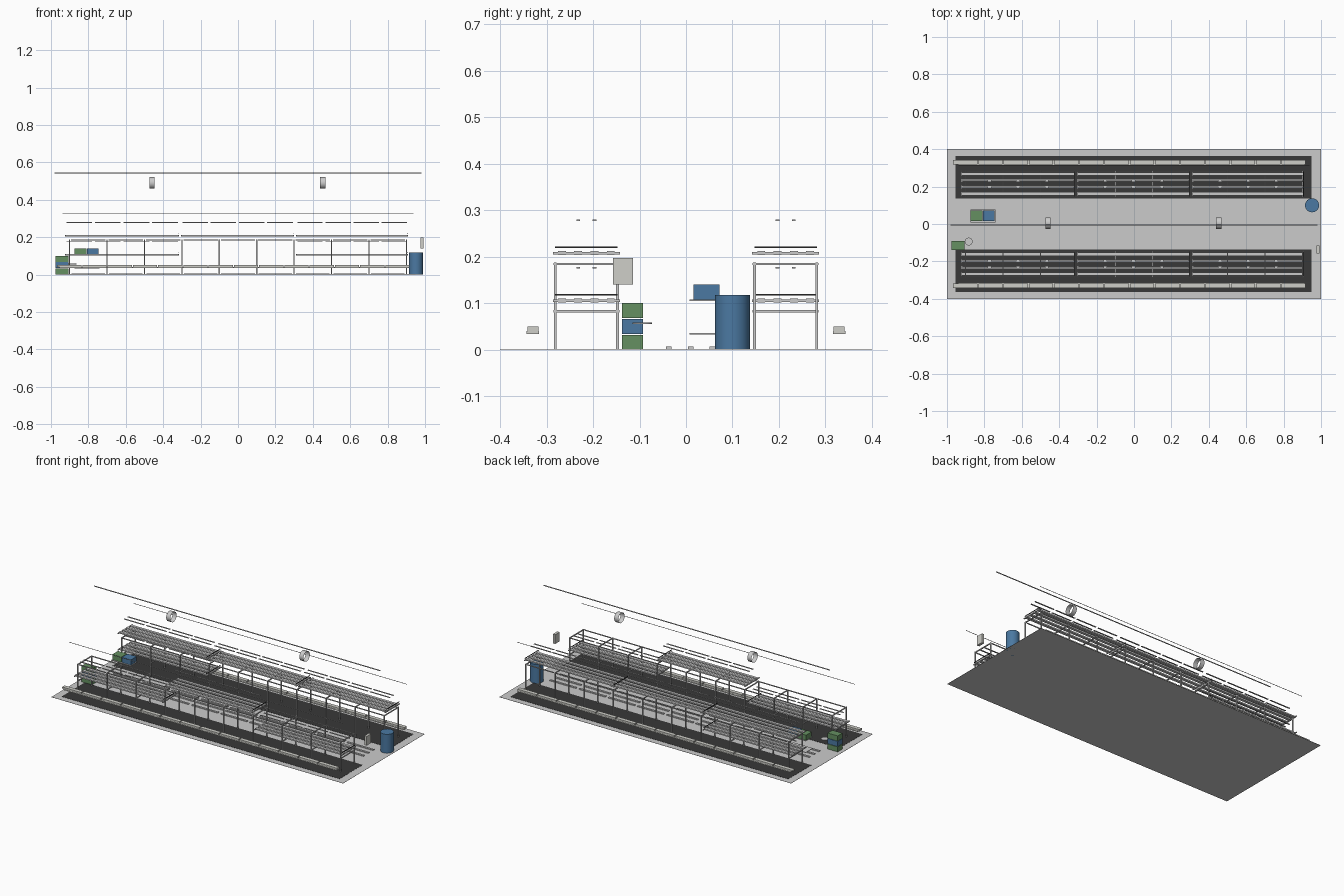
import bpy, math

if "Cube" in bpy.data.objects:
    bpy.data.objects.remove(bpy.data.objects["Cube"])

def mat(name, c):
    m = bpy.data.materials.new(name)
    m.diffuse_color = (*c, 1)
    m.use_nodes = True
    m.node_tree.nodes["Principled BSDF"].inputs["Base Color"].default_value = m.diffuse_color
    return m

DARK = mat("dark", (0.04, 0.04, 0.04))
PALE = mat("pale", (0.62, 0.62, 0.58))
BLUE = mat("blue", (0.07, 0.19, 0.36))
GREEN = mat("green", (0.13, 0.28, 0.12))
CUBE = [(0, 1, 3, 2), (4, 6, 7, 5), (0, 4, 5, 1), (2, 3, 7, 6), (0, 2, 6, 4), (1, 5, 7, 3)]

def boxes(name, spans, m=None):
    """One mesh of many boxes, each (x0, x1, y0, y1, z0, z1)."""
    v, f = [], []
    for x0, x1, y0, y1, z0, z1 in spans:
        n = len(v)
        v += [(x, y, z) for x in (x0, x1) for y in (y0, y1) for z in (z0, z1)]
        f += [tuple(n + i for i in q) for q in CUBE]
    me = bpy.data.meshes.new(name)
    me.from_pydata(v, [], f)
    o = bpy.data.objects.new(name, me)
    bpy.context.collection.objects.link(o)
    if m:
        me.materials.append(m)
    return o

def tube(name, r, length, loc, axis="Z", m=None, sides=32, ends="NGON"):
    rot = {"X": (0, math.pi / 2, 0), "Y": (math.pi / 2, 0, 0), "Z": (0, 0, 0)}[axis]
    bpy.ops.mesh.primitive_cylinder_add(vertices=sides, radius=r, depth=length,
                                        location=loc, rotation=rot, end_fill_type=ends)
    o = bpy.context.object
    o.name = name
    bpy.ops.object.shade_smooth_by_angle()
    if m:
        o.data.materials.append(m)
    return o

# floor and dark bed mats
boxes("floor", [(-1, 1, -0.4, 0.4, 0, 0.001)])
for s, side in ((-1, "front"), (1, "back")):
    boxes(side + "_bed_mat", [(-0.955, 0.95, s * 0.25 - 0.113, s * 0.25 + 0.113, 0.001, 0.002)], DARK)

MODULES = [(-0.925, -0.315), (-0.305, 0.3), (0.31, 0.91)]
POSTS = [-0.9 + 0.2 * i for i in range(10)]
HIGH, LOW = 0.208, 0.106
LAYOUT = {"front": [(0, LOW), (1, HIGH), (2, LOW)],
          "back": [(0, HIGH), (1, HIGH), (2, HIGH), (0, LOW)]}

for s, side in ((-1, "front"), (1, "back")):
    c = s * 0.2145
    ys = (c - 0.067, c + 0.067)
    # frame posts, cross bars and rails
    boxes(side + "_rack_posts", [(x - .003, x + .003, y - .003, y + .003, 0, .188)
                                 for x in POSTS for y in ys])
    boxes(side + "_rack_cross_bars", [(x - .003, x + .003, c - .071, c + .071, .182, .187) for x in POSTS])
    boxes(side + "_rack_rails", [(x + .008, x + .192, y - .0025, y + .0025, .182, .187)
                                 for x in POSTS[:-1] for y in ys])
    gutters, ends, feeds, lamps = [], [], [], []
    crossed = set()
    for k, z in LAYOUT[side]:
        x0, x1 = MODULES[k]
        # four growing channels per module, with end collectors and feed pipe
        for j in (-1.5, -0.5, 0.5, 1.5):
            y = c + j * 0.035
            gutters.append((x0, x1, y - .0085, y + .0085, z - .004, z + .004))
        for x in (x0 + .003, x1 - .003):
            ends.append((x - .003, x + .003, c - .072, c + .072, z - .003, z + .002))
        feeds.append((x1 - .006, x1 - .002, c - .067, c + .067, z + .011, z + .014))
        if z == LOW:
            crossed |= {x for x in POSTS if x0 < x < x1}
        # lamp strips above the two middle channels
        d = (x1 - x0) / 4
        for i in range(4):
            for j in (-0.5, 0.5):
                y = c + j * 0.035
                lamps.append((x0 + i * d + .007, x0 + (i + 1) * d - .007,
                              y - .004, y + .004, z + .069, z + .072))
    boxes(side + "_low_cross_bars", [(x - .003, x + .003, c - .071, c + .071, .08, .085) for x in crossed])
    boxes(side + "_growing_channels", gutters)
    boxes(side + "_channel_collectors", ends)
    boxes(side + "_feed_pipes", feeds, DARK)
    boxes(side + "_lamp_strips", lamps)

    # outer pale trough and its segmented upper part
    y = s * 0.3295
    boxes(side + "_trough_base", [(-0.955, 0.915, y - .0135, y + .0135, .034, .040)], PALE)
    d = 1.89 / 14
    boxes(side + "_trough_segments", [(-.97 + i * d + .003, -.97 + (i + 1) * d - .003,
                                       y - .012, y + .012, .040, .050) for i in range(14)], PALE)
    # thin overhead wire
    tube(side + "_overhead_wire", .0015, 1.875, (0, s * 0.315, .325), "X", sides=6, ends="NOTHING")

# aisle floor slats
boxes("aisle_slats", [(x + .01, x + .19, y - .006, y + .006, .002, .007)
                      for x in POSTS[:-1] for y in (-.037, .01, .057)])

# ceiling pipe and open fan rings
tube("ceiling_pipe", .003, 1.96, (0, -.006, .543), "X", sides=12, ends="NOTHING")
for x, n in ((-.46, "left"), (.453, "right")):
    tube(n + "_fan_ring", .031, .028, (x, .005, .49), "X", ends="NOTHING")

# barrel, wall control box, round plate
tube("barrel", .0375, .118, (.952, .1, .059), "Z", BLUE)
boxes("control_box", [(.976, .992, -.157, -.114, .14, .197)], PALE)
tube("round_plate", .021, .004, (-.884, -.094, .057), "Z")

# crate stack
for i, m in enumerate((GREEN, BLUE, GREEN)):
    boxes(f"stacked_crate_{i + 1}", [(-.975, -.906, -.138, -.092, .034 * i, .034 * i + .032)], m)

# work shelves with two crates
boxes("work_shelves", [(-.875, -.74, .008, .078, z, z + .003) for z in (.033, .105)])
boxes("green_shelf_crate", [(-.873, -.81, .016, .072, .108, .14)], GREEN)
boxes("blue_shelf_crate", [(-.807, -.745, .016, .072, .108, .14)], BLUE)
